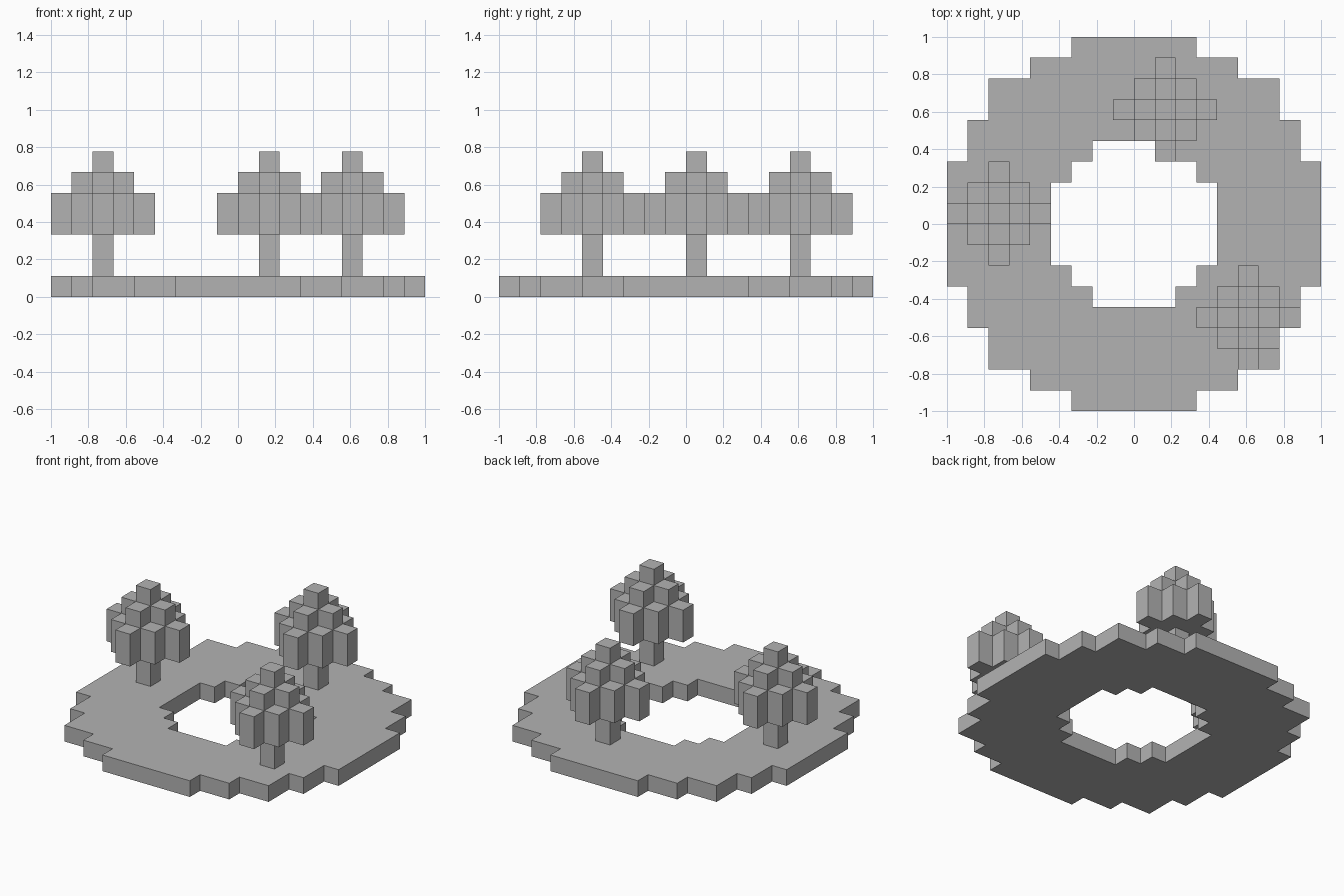
import bpy
import bmesh

CELL = 1 / 9  # edge of one block

cube = bpy.data.objects.get("Cube")
if cube:
    bpy.data.objects.remove(cube, do_unlink=True)

grey = bpy.data.materials.new("plain grey")
grey.use_nodes = True
colour = (0.45, 0.45, 0.45, 1)
grey.diffuse_color = colour
grey.node_tree.nodes["Principled BSDF"].inputs["Base Color"].default_value = colour


def staircase(steps):
    """Quarter outline from the x axis to the y axis; steps are (half width, up to y)."""
    points, y = [], 0
    for x, top in steps:
        points += [(x, y), (x, top)]
        y = top
    return points + [(0, y)]


def slab(name, outer, z0, z1, inner=None, at=(0, 0)):
    """Stepped slab, symmetric about both axes, with an optional stepped hole."""
    quarter = staircase(outer) + (staircase(inner)[::-1] if inner else [(0, 0)])
    bm = bmesh.new()
    for sx in (1, -1):
        for sy in (1, -1):
            bm.faces.new([bm.verts.new((x * sx, y * sy, z0)) for x, y in quarter])
    bmesh.ops.remove_doubles(bm, verts=bm.verts[:], dist=0.001)
    floor = bm.faces[:]
    top = bmesh.ops.extrude_face_region(bm, geom=floor, use_keep_orig=True)
    for v in top["geom"]:
        if isinstance(v, bmesh.types.BMVert):
            v.co.z = z1
    bmesh.ops.recalc_face_normals(bm, faces=bm.faces[:])
    bmesh.ops.scale(bm, vec=(CELL, CELL, CELL), verts=bm.verts[:])
    mesh = bpy.data.meshes.new(name)
    bm.to_mesh(mesh)
    bm.free()
    mesh.materials.append(grey)
    obj = bpy.data.objects.new(name, mesh)
    obj.location = (at[0] * CELL, at[1] * CELL, 0)
    bpy.context.collection.objects.link(obj)


# Ring-shaped ground with stepped rims
slab("ground_ring", [(9, 3), (8, 5), (7, 7), (5, 8), (3, 9)], 0, 1,
     inner=[(4, 2), (3, 3), (2, 4)])

# Trees: trunk, wide foliage, cross-shaped upper foliage and tip
post = [(0.5, 0.5)]
cross = [(1.5, 0.5), (0.5, 1.5)]
crown = [(2.5, 0.5), (1.5, 1.5), (0.5, 2.5)]
trees = {"right": (-6.5, 0.5), "back": (1.5, 5.5), "front_left": (5.5, -4.5)}
for place, spot in trees.items():
    slab(place + "_tree_trunk", post, 1, 3, at=spot)
    slab(place + "_tree_foliage", crown, 3, 5, at=spot)
    slab(place + "_tree_upper_foliage", cross, 5, 6, at=spot)
    slab(place + "_tree_tip", post, 6, 7, at=spot)
